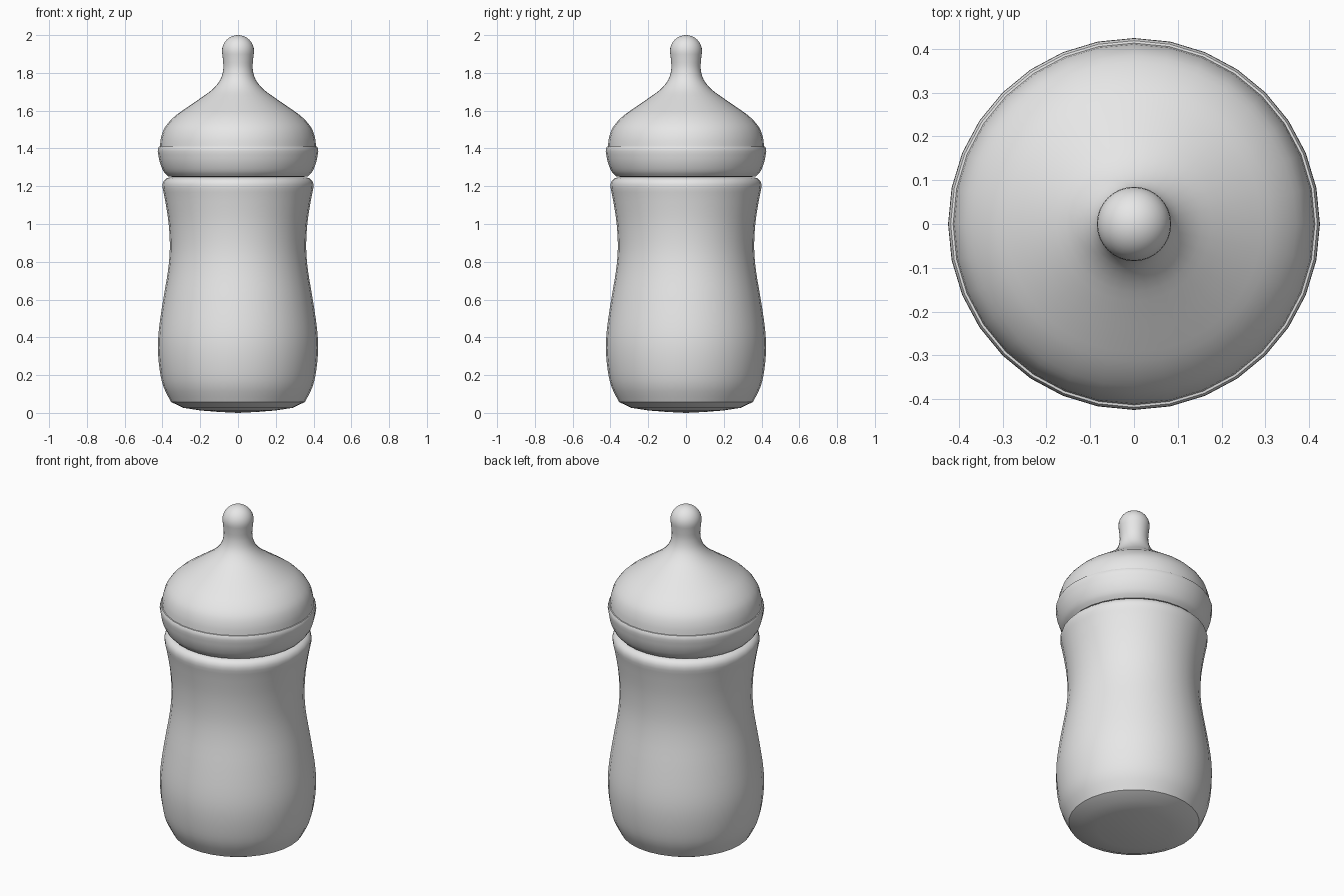
import bpy, bmesh, math
from mathutils import Vector

if "Cube" in bpy.data.objects:
    bpy.data.objects.remove(bpy.data.objects["Cube"])

SEGMENTS = 32

grey = bpy.data.materials.new("light_grey")
grey.diffuse_color = (0.8, 0.8, 0.8, 1)
grey.use_nodes = True
grey.node_tree.nodes["Principled BSDF"].inputs["Base Color"].default_value = grey.diffuse_color


def smooth_profile(points, steps=3):
    """Catmull-Rom curve through (radius, height) points."""
    p = [Vector(q) for q in points]
    p = [p[0] * 2 - p[1]] + p + [p[-1] * 2 - p[-2]]
    out = []
    for a, b, c, d in zip(p, p[1:], p[2:], p[3:]):
        for i in range(steps):
            t = i / steps
            v = (2 * b + (c - a) * t + (2 * a - 5 * b + 4 * c - d) * t * t
                 + (3 * b - a - 3 * c + d) * t ** 3) / 2
            out.append((max(v.x, 0), v.y))
    return out + [tuple(points[-1])]


def lathe(name, profile):
    """Revolve a bottom-to-top profile; points on the axis become poles."""
    bm = bmesh.new()
    rings = []
    for r, z in profile:
        if r < 1e-4:
            rings.append([bm.verts.new((0, 0, z))] * SEGMENTS)
        else:
            rings.append([bm.verts.new((r * math.cos(a), r * math.sin(a), z))
                          for a in (math.tau * i / SEGMENTS for i in range(SEGMENTS))])
    for low, high in zip(rings, rings[1:]):
        for i in range(SEGMENTS):
            j = (i + 1) % SEGMENTS
            corners = list(dict.fromkeys((low[i], low[j], high[j], high[i])))
            bm.faces.new(corners)
    bmesh.ops.recalc_face_normals(bm, faces=bm.faces)
    mesh = bpy.data.meshes.new(name)
    bm.to_mesh(mesh)
    bm.free()
    mesh.materials.append(grey)
    obj = bpy.data.objects.new(name, mesh)
    bpy.context.collection.objects.link(obj)
    bpy.ops.object.select_all(action='DESELECT')
    obj.select_set(True)
    bpy.context.view_layer.objects.active = obj
    bpy.ops.object.shade_smooth_by_angle(angle=math.radians(32))


# Bottle: shallow domed base, waisted wall, rounded shoulder, closed top
base = [(0, 0), (0.1, 0.005), (0.2, 0.013), (0.29, 0.027)]
wall = smooth_profile([(0.355, 0.058), (0.395, 0.14), (0.415, 0.23), (0.424, 0.34),
                       (0.418, 0.45), (0.396, 0.6), (0.371, 0.75), (0.361, 0.87),
                       (0.367, 1.0), (0.385, 1.12), (0.399, 1.19)])
shoulder = [(0.40, 1.21), (0.394, 1.228), (0.38, 1.242), (0.36, 1.247), (0, 1.247)]
lathe("bottle", base + wall + shoulder)

# Screw collar with rounded underside and a small ridge on top
collar = smooth_profile([(0.37, 1.252), (0.395, 1.28), (0.415, 1.33), (0.425, 1.385)])
lathe("collar", [(0, 1.25), (0.35, 1.25)] + collar
      + [(0.424, 1.4), (0.419, 1.41), (0.40, 1.412)])

# Teat: domed shoulder sweeping up into a slim neck with a round tip
dome = smooth_profile([(0.414, 1.405), (0.407, 1.46), (0.385, 1.515), (0.335, 1.57),
                       (0.27, 1.617), (0.2, 1.665), (0.135, 1.713), (0.093, 1.765),
                       (0.078, 1.82), (0.08, 1.87), (0.085, 1.913)])
tip = [(0.085 * math.cos(a), 1.915 + 0.085 * math.sin(a))
       for a in (math.pi / 2 * i / 8 for i in range(1, 9))]
lathe("teat", dome + tip)
